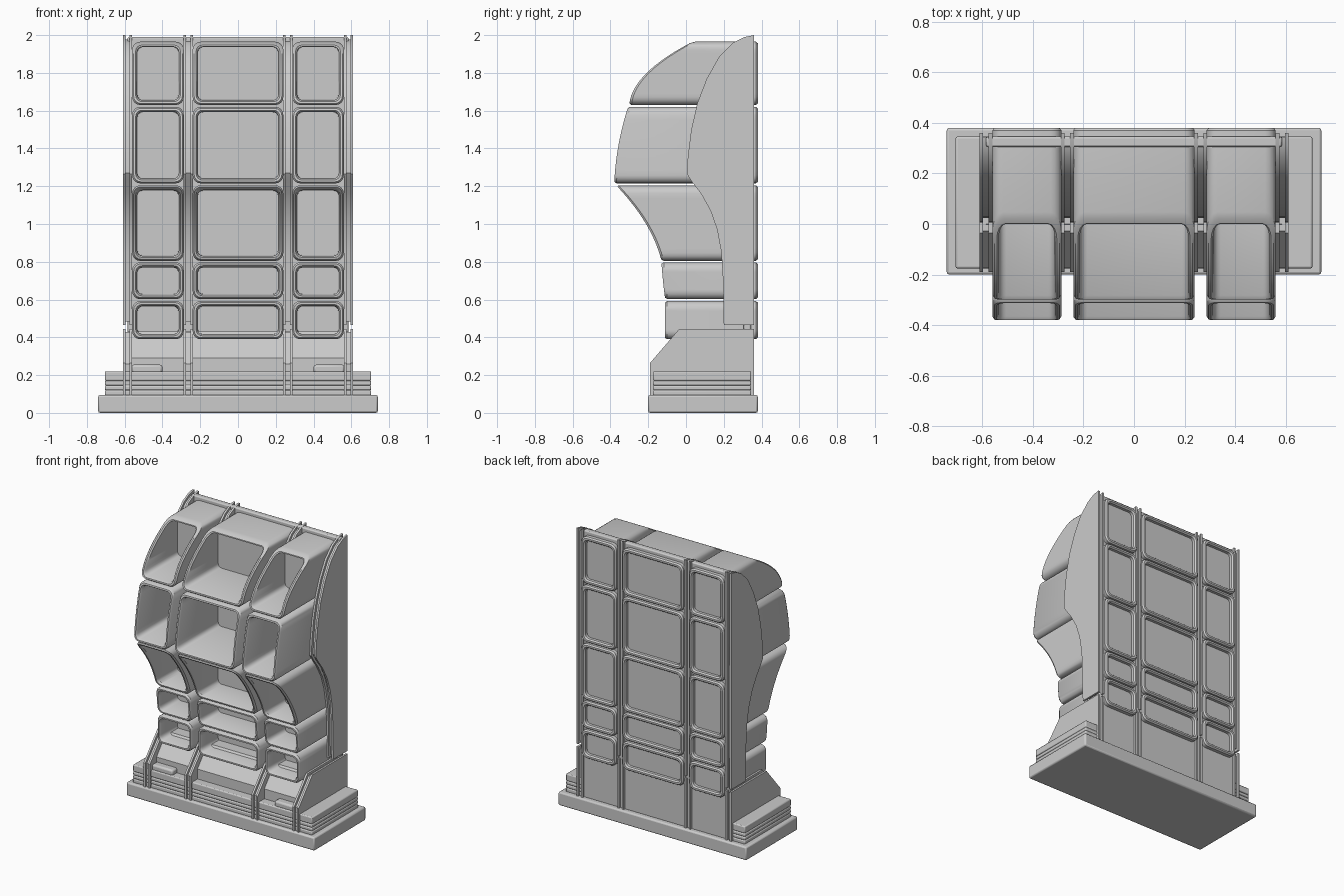
import bpy, bmesh, math
from mathutils import Vector

if "Cube" in bpy.data.objects:
    bpy.data.objects.remove(bpy.data.objects["Cube"])


def finish(name, bm, bevel=0.0, angle=35):
    bmesh.ops.recalc_face_normals(bm, faces=bm.faces)
    me = bpy.data.meshes.new(name)
    bm.to_mesh(me)
    bm.free()
    ob = bpy.data.objects.new(name, me)
    bpy.context.collection.objects.link(ob)
    bpy.ops.object.select_all(action='DESELECT')
    ob.select_set(True)
    bpy.context.view_layer.objects.active = ob
    if bevel:
        m = ob.modifiers.new("edge_bevel", 'BEVEL')
        m.width, m.segments, m.limit_method = bevel, 2, 'ANGLE'
    bpy.ops.object.shade_smooth_by_angle(angle=math.radians(angle))
    return ob


def box(name, x0, x1, y0, y1, z0, z1, bevel=0.0):
    bm = bmesh.new()
    bmesh.ops.create_cube(bm, size=1)
    for v in bm.verts:
        v.co = Vector(((x0 + x1) / 2 + v.co.x * (x1 - x0),
                       (y0 + y1) / 2 + v.co.y * (y1 - y0),
                       (z0 + z1) / 2 + v.co.z * (z1 - z0)))
    return finish(name, bm, bevel)


def prism(name, profile, x0, x1, bevel=0.0):
    """Extrude a (y, z) profile along x."""
    bm = bmesh.new()
    face = bm.faces.new([bm.verts.new((x0, y, z)) for y, z in profile])
    ext = bmesh.ops.extrude_face_region(bm, geom=[face])
    moved = [g for g in ext['geom'] if isinstance(g, bmesh.types.BMVert)]
    bmesh.ops.translate(bm, verts=moved, vec=(x1 - x0, 0, 0))
    return finish(name, bm, bevel)


def inset(profile, d):
    """Shrink a (y, z) profile by d with mitred corners."""
    pts = [Vector(p) for p in profile]
    n = len(pts)
    area = sum(pts[i - 1].x * pts[i].y - pts[i].x * pts[i - 1].y for i in range(n))
    s = 1 if area > 0 else -1
    out = []
    for i, p in enumerate(pts):
        a = (p - pts[i - 1]).normalized()
        b = (pts[(i + 1) % n] - p).normalized()
        na, nb = Vector((-a.y, a.x)) * s, Vector((-b.y, b.x)) * s
        out.append(p + (na + nb) * d / (1 + na.dot(nb)))
    return out


def rounded_loop(x0, x1, z0, z1, r, steps=12, seg=4):
    """Rounded rectangle in x, z; upright sides subdivided to follow a curve."""
    pts = []
    corners = [(x1 - r, z0 + r, -90), (x1 - r, z1 - r, 0),
               (x0 + r, z1 - r, 90), (x0 + r, z0 + r, 180)]
    for k, (cx, cz, a0) in enumerate(corners):
        for i in range(seg + 1):
            a = math.radians(a0 + 90 * i / seg)
            pts.append((cx + r * math.cos(a), cz + r * math.sin(a)))
        if k in (0, 2):
            x, za = pts[-1]
            zb = corners[k + 1][1]
            pts += [(x, za + (zb - za) * i / steps) for i in range(1, steps)]
    return pts


def curve_y(front, z):
    """Quadratic through three (y, z) points."""
    y = 0
    for i, (yi, zi) in enumerate(front):
        w = yi
        for j, (_, zj) in enumerate(front):
            if j != i:
                w *= (z - zj) / (zi - zj)
        y += w
    return y


def cell(name, x0, x1, front):
    """Hollow compartment: framed recess behind, curved open rim in front."""
    z0, z1 = front[0][1], front[-1][1]
    # (inset, y, follows the front curve)
    rings = [(.028, .35, 0), (.028, .37, 0), (.02, .38, 0), (.008, .38, 0),
             (0, .37, 0), (0, .012, 1), (.008, 0, 1), (.018, 0, 1),
             (.026, .014, 1), (.028, .08, 0)]
    bm = bmesh.new()
    loops = []
    for d, y, follow in rings:
        pts = rounded_loop(x0 + d, x1 - d, z0 + d, z1 - d, .042 - d * .5)
        loops.append([bm.verts.new((x, y + (curve_y(front, z) if follow else 0), z))
                      for x, z in pts])
    for a, b in zip(loops, loops[1:]):
        for i in range(len(a)):
            j = (i + 1) % len(a)
            bm.faces.new((a[i], a[j], b[j], b[i]))
    bm.faces.new(loops[0])
    bm.faces.new(loops[-1])
    finish(name, bm)


# Plinth and its stack of thin steps
box("plinth", -.74, .74, -.2, .38, 0, .095, .01)
for i, (za, zb) in enumerate([(.09, .12), (.12, .145), (.145, .17), (.17, .22)]):
    box(f"plinth_step_{i + 1}", -.705, .705, -.175, .345, za, zb, .007)

# Lower body and back panel between the ribs
prism("lower_body", [(.345, .1), (.345, .43), (.0, .43), (-.115, .29), (-.115, .1)],
      -.585, .585)
box("back_panel", -.585, .585, .305, .345, .2, 1.99, .008)

# Small pads lying on the top step
for s, side in ((-1, "left"), (1, "right")):
    xa, xb = sorted((s * .4, s * .565))
    box(f"{side}_pad", xa, xb, -.165, -.09, .21, .255, .012)

# Ribs: two thin plates with a recessed core, in a lower and an upper piece
lower = [(.36, .08), (.36, .445), (-.035, .445), (-.19, .265), (-.19, .08)]
upper = [(.36, .465), (.20, .465), (.196, .7), (.187, .85), (.165, .97), (.13, 1.07),
         (.08, 1.16), (.03, 1.225), (.005, 1.265), (.01, 1.36), (.028, 1.5), (.06, 1.64),
         (.11, 1.77), (.175, 1.885), (.25, 1.96), (.31, 1.99), (.36, 2.0)]
for n, x in enumerate((-.585, -.263, .263, .585)):
    for part, profile in (("lower", lower), ("upper", upper)):
        for s, side in ((-1, "left"), (1, "right")):
            xa, xb = sorted((x + s * .011, x + s * .025))
            prism(f"{part}_rib_{n + 1}_{side}_plate", profile, xa, xb)
        prism(f"{part}_rib_{n + 1}_core", inset(profile, .018), x - .012, x + .012)

# Compartments: five rows by three columns, front curve as three (y, z) points per row
rows = [[(-.112, .39), (-.112, .49), (-.112, .592)],
        [(-.11, .602), (-.122, .7), (-.13, .797)],
        [(-.13, .805), (-.20, .98), (-.37, 1.205)],
        [(-.38, 1.215), (-.357, 1.42), (-.307, 1.62)],
        [(-.30, 1.63), (-.175, 1.83), (.035, 1.965)]]
columns = (("left", -.56, -.287), ("middle", -.24, .24), ("right", .287, .56))
for r, front in enumerate(rows):
    for col, xa, xb in columns:
        cell(f"{col}_compartment_row_{r + 1}", xa, xb, front)
